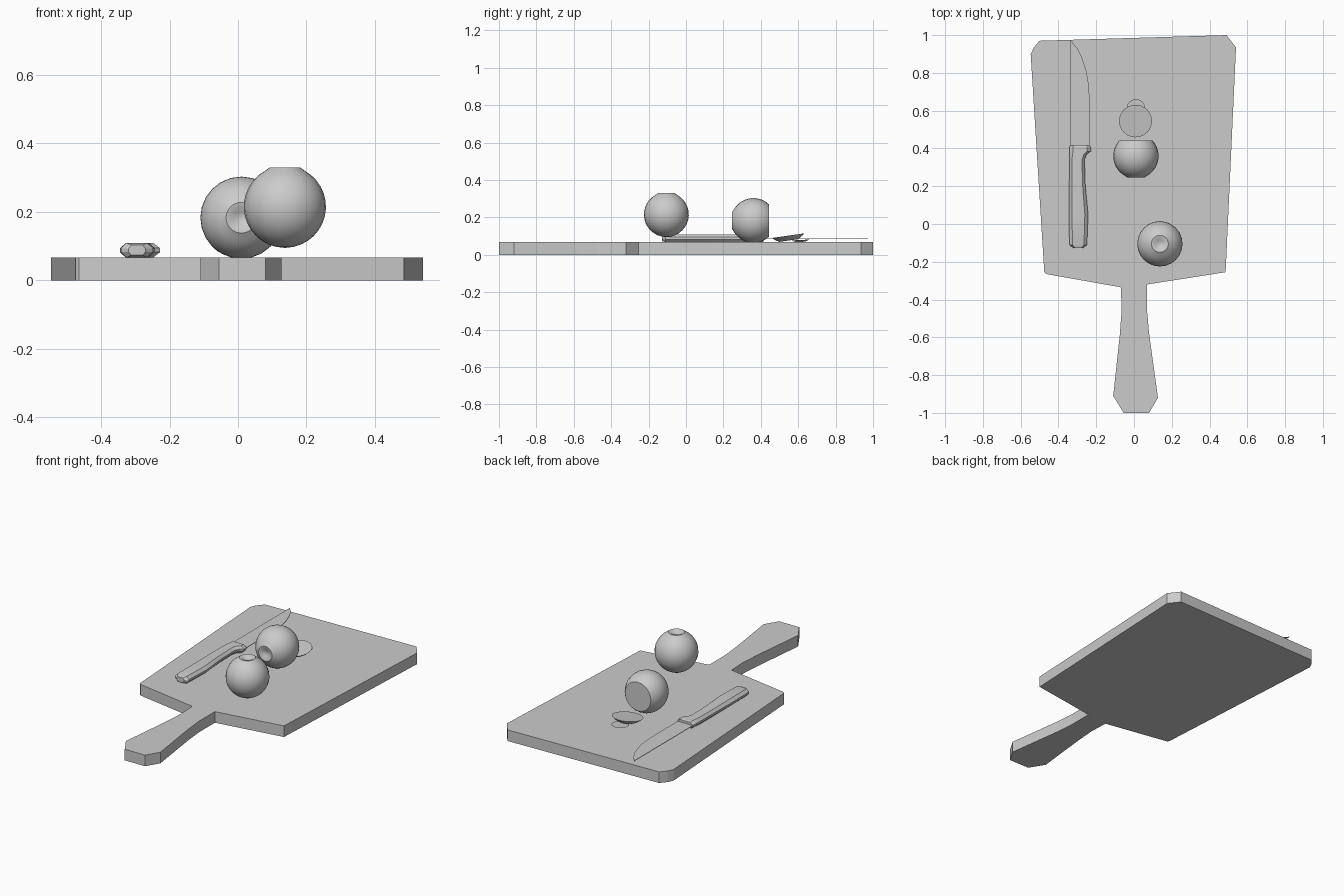
import bpy, bmesh, math
from mathutils import Matrix

cube = bpy.data.objects.get("Cube")
if cube:
    bpy.data.objects.remove(cube)

GREY = (0.6, 0.6, 0.6, 1)
mat = bpy.data.materials.new("plain grey")
mat.use_nodes = True
mat.diffuse_color = GREY
mat.node_tree.nodes["Principled BSDF"].inputs["Base Color"].default_value = GREY


def finish(name, bm, smooth=None):
    bmesh.ops.recalc_face_normals(bm, faces=bm.faces)
    mesh = bpy.data.meshes.new(name)
    bm.to_mesh(mesh)
    bm.free()
    mesh.materials.append(mat)
    obj = bpy.data.objects.new(name, mesh)
    bpy.context.collection.objects.link(obj)
    if smooth:
        bpy.ops.object.select_all(action="DESELECT")
        obj.select_set(True)
        bpy.context.view_layer.objects.active = obj
        bpy.ops.object.shade_smooth_by_angle(angle=math.radians(smooth))
    return obj


def slab(name, outline, z, thick):
    """Extrude a flat outline upwards."""
    bm = bmesh.new()
    face = bm.faces.new([bm.verts.new((x, y, z)) for x, y in outline])
    grown = bmesh.ops.extrude_face_region(bm, geom=[face])["geom"]
    verts = [v for v in grown if isinstance(v, bmesh.types.BMVert)]
    bmesh.ops.translate(bm, verts=verts, vec=(0, 0, thick))
    return finish(name, bm)


def loft(bm, rings):
    """Join equal rings of points and cap both ends."""
    loops = [[bm.verts.new(p) for p in ring] for ring in rings]
    for a, b in zip(loops, loops[1:]):
        for i in range(len(a)):
            j = (i + 1) % len(a)
            bm.faces.new((a[i], a[j], b[j], b[i]))
    bm.faces.new(loops[0])
    bm.faces.new(loops[-1])


def lathe(name, profile, place, tilt=0, sides=24):
    """Revolve (radius, height) pairs, tilt about x and place."""
    bm = bmesh.new()
    steps = [2 * math.pi * i / sides for i in range(sides)]
    loft(bm, [[(r * math.cos(a), r * math.sin(a), h) for a in steps]
              for r, h in profile])
    turn = Matrix.Translation(place) @ Matrix.Rotation(math.radians(tilt), 4, "X")
    bmesh.ops.transform(bm, matrix=turn, verts=bm.verts)
    return finish(name, bm, 35)


# Board with paddle handle
BOARD = 0.067
slab("cutting_board", [
    (-0.5, 0.97), (0.49, 1), (0.54, 0.935), (0.485, -0.255), (0.07, -0.32),
    (0.07, -0.47), (0.08, -0.58), (0.127, -0.92), (0.08, -1), (-0.055, -1),
    (-0.11, -0.91), (-0.075, -0.585), (-0.065, -0.45), (-0.07, -0.335),
    (-0.465, -0.265), (-0.475, -0.255), (-0.547, 0.9), (-0.53, 0.935)], 0, BOARD)

# Round fruits with a dimpled crown; one has its far end cut off
R = 0.12
CROWN = [(0.004, 0.1), (0.018, 0.103), (0.032, 0.112), (0.045, 0.114)]


def ball(end):
    n = 14
    start = math.radians(29)
    angles = [start + (end - start) * i / n for i in range(n + 1)]
    return CROWN + [(R * math.sin(a), R * math.cos(a)) for a in angles]


lathe("whole_fruit", ball(math.radians(178)), (0.137, -0.105, 0.215))
lathe("cut_fruit", ball(math.radians(134)), (0.01, 0.36, 0.183), 90)

# Two slices lying on the board
lathe("large_slice", [(0.087, 0), (0.071, -0.014), (0.05, -0.026)],
      (0.008, 0.545, 0.102), 8)
lathe("small_slice", [(0.049, 0), (0.027, -0.009), (0.004, -0.011)],
      (0.01, 0.612, BOARD + 0.012), 3)

# Knife blade
slab("knife_blade", [
    (-0.335, 0.4), (-0.235, 0.4), (-0.235, 0.66), (-0.24, 0.74),
    (-0.252, 0.81), (-0.275, 0.88), (-0.3, 0.93), (-0.335, 0.973)], 0.087, 0.003)

# Knife handle: bevelled section lofted along its length
HANDLE = [(-0.128, -0.32, -0.27, 0.7), (-0.11, -0.342, -0.249, 1),
          (0.05, -0.345, -0.243, 1), (0.21, -0.343, -0.258, 1),
          (0.34, -0.342, -0.262, 1), (0.37, -0.341, -0.25, 1),
          (0.385, -0.341, -0.228, 1), (0.408, -0.341, -0.23, 1),
          (0.415, -0.338, -0.235, 0.8)]
SECTION = [(1, -0.006), (1, 0.006), (0.66, 0.021), (-0.66, 0.021),
           (-1, 0.006), (-1, -0.006), (-0.66, -0.021), (0.66, -0.021)]
bm = bmesh.new()
loft(bm, [[((a + b) / 2 + u * (b - a) / 2, y, 0.088 + h * s) for u, h in SECTION]
          for y, a, b, s in HANDLE])
finish("knife_handle", bm, 30)
